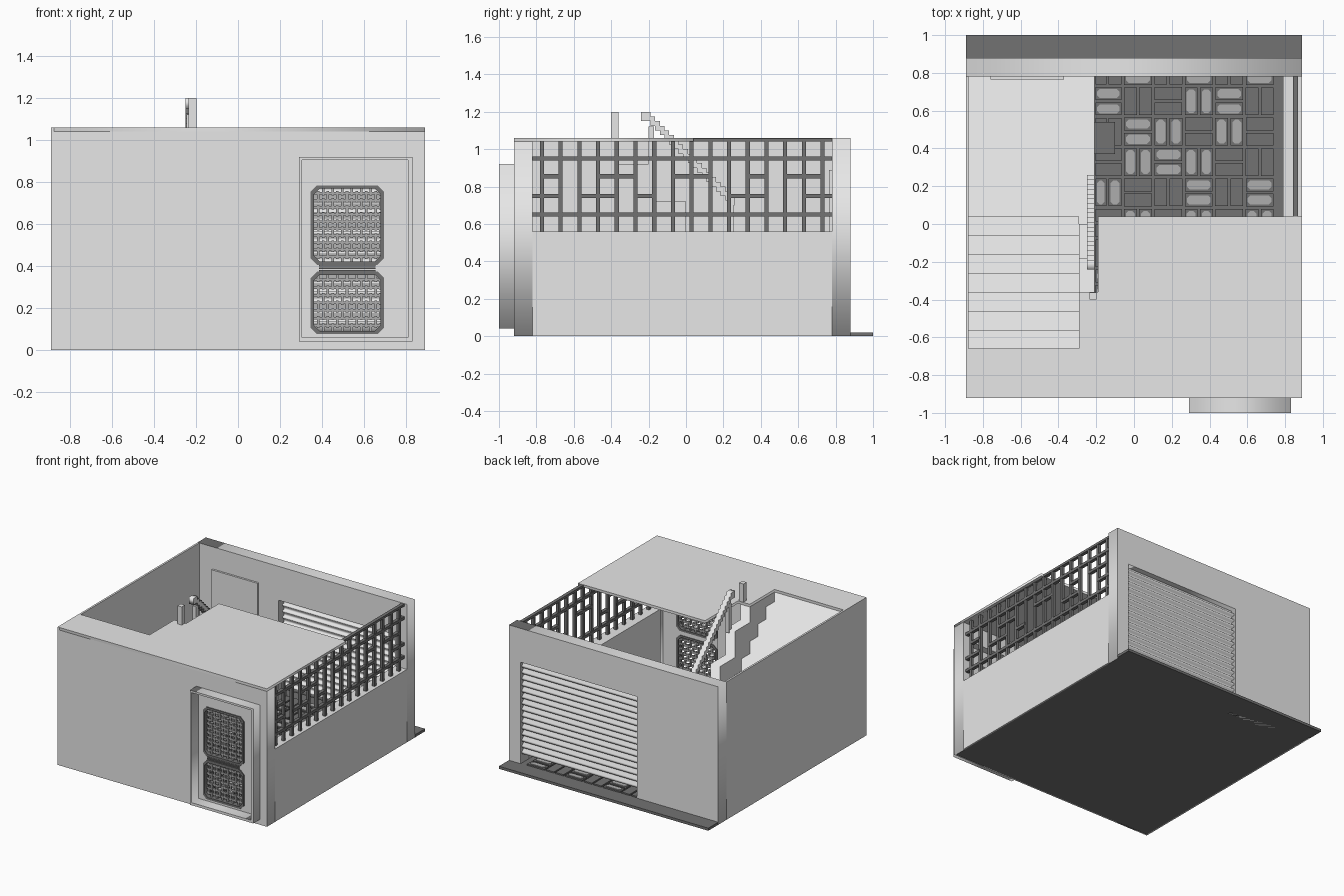
import bpy
import math
from mathutils import Euler

cube = bpy.data.objects.get("Cube")
if cube:
    bpy.data.objects.remove(cube, do_unlink=True)


def material(name, v):
    m = bpy.data.materials.new(name)
    m.use_nodes = True
    m.diffuse_color = (v, v, v, 1)
    bsdf = next(n for n in m.node_tree.nodes if n.type == 'BSDF_PRINCIPLED')
    bsdf.inputs["Base Color"].default_value = (v, v, v, 1)
    return m


LIGHT = material("light grey plaster", 0.8)
MID = material("mid grey", 0.42)
DARK = material("dark grey", 0.17)


def mesh_object(name, mesh, mat):
    mesh.materials.clear()
    mesh.materials.append(mat)
    ob = bpy.data.objects.new(name, mesh)
    bpy.context.collection.objects.link(ob)
    return ob


def boxes(name, ranges, mat):
    """One object made of boxes, each given as (x0, x1, y0, y1, z0, z1)."""
    verts, faces = [], []
    for x0, x1, y0, y1, z0, z1 in ranges:
        n = len(verts)
        verts += [(x, y, z) for z in (z0, z1)
                  for x, y in ((x0, y0), (x1, y0), (x1, y1), (x0, y1))]
        faces += [tuple(n + i for i in f) for f in
                  ((3, 2, 1, 0), (4, 5, 6, 7), (0, 1, 5, 4),
                   (1, 2, 6, 5), (2, 3, 7, 6), (3, 0, 4, 7))]
    me = bpy.data.meshes.new(name)
    me.from_pydata(verts, [], faces)
    return mesh_object(name, me, mat)


ROT = {'z': (0, 0, 0), 'y': (math.pi / 2, 0, 0), 'x': (math.pi / 2, 0, math.pi / 2)}


def plate(name, outlines, axis, a, b, mat):
    """Outlines (later ones are holes) extruded along an axis from a to b."""
    cu = bpy.data.curves.new(name, 'CURVE')
    cu.dimensions = '2D'
    cu.fill_mode = 'BOTH'
    cu.extrude = (b - a) / 2
    for pts in outlines:
        sp = cu.splines.new('POLY')
        sp.points.add(len(pts) - 1)
        for p, (u, v) in zip(sp.points, pts):
            p.co = (u, v, 0, 1)
        sp.use_cyclic_u = True
    tmp = bpy.data.objects.new(name + "_outline", cu)
    bpy.context.collection.objects.link(tmp)
    deps = bpy.context.evaluated_depsgraph_get()
    me = bpy.data.meshes.new_from_object(tmp.evaluated_get(deps))
    bpy.data.objects.remove(tmp, do_unlink=True)
    mat4 = Euler(ROT[axis]).to_matrix().to_4x4()
    mat4.translation['xyz'.index(axis)] = (a + b) / 2
    me.transform(mat4)
    me.name = name
    return mesh_object(name, me, mat)


def rect(u0, u1, v0, v1):
    return [(u0, v0), (u1, v0), (u1, v1), (u0, v1)]


def chamfered(u0, u1, v0, v1, c):
    return [(u0 + c, v0), (u1 - c, v0), (u1, v0 + c), (u1, v1 - c),
            (u1 - c, v1), (u0 + c, v1), (u0, v1 - c), (u0, v0 + c)]


# Base slab and ramp strip
boxes("base_slab", [(-.88, .88, -.91, .88, 0, .02)], DARK)
boxes("ramp_strip", [(-.89, .89, .88, 1.0, 0, .02)], DARK)

# Walls
boxes("side_wall_solid", [(-.89, -.875, -.92, .78, 0, 1.06)], LIGHT)
boxes("side_wall_sill", [(.79, .89, -.82, .78, 0, .56)], LIGHT)
plate("front_wall", [rect(-.875, .89, 0, 1.04), rect(.305, .81, .06, .905)],
      'y', -.92, -.82, LIGHT)
plate("back_wall", [[(-.89, 0), (-.2, 0), (-.2, .8), (.79, .8), (.79, 0),
                     (.89, 0), (.89, 1.06), (-.89, 1.06)]], 'y', .78, .88, LIGHT)
boxes("back_wall_panel", [(-.76, -.37, .765, .78, .3, .89)], LIGHT)

# Roof over the front half, notched around the stairs
plate("roof", [[(-.875, -.92), (.89, -.92), (.89, .04), (-.19, .04), (-.19, -.36),
                (-.29, -.36), (-.29, -.66), (-.875, -.66)]], 'z', 1.04, 1.06, LIGHT)

# Stairs down to the landing
RISE, LANDING = .095, .30
profile = [(-.82, .02), (-.82, 1.04), (-.66, 1.04)]
for i in range(7):
    y, z = -.66 + .1 * i, 1.06 - RISE * (i + 1)
    profile += [(y, z), (y + .1, z)]
profile += [(.04, LANDING), (.78, LANDING), (.78, .02)]
plate("stairs_and_landing", [profile], 'x', -.875, -.29, LIGHT)
plate("stepped_side_wall", [[(-.82, .02), (-.82, 1.04), (-.36, 1.04), (-.36, .92),
                             (-.18, .92), (-.18, .72), (0, .72), (0, LANDING),
                             (.78, LANDING), (.78, .02)]], 'x', -.29, -.21, LIGHT)
boxes("floor_step", [(-.21, -.1, .37, .54, .02, .15)], DARK)

# Stepped handrail and posts
N, D = 20, .025
upper, lower = [], []
for i in range(N):
    y, z = -.24 + D * i, 1.2 - D * max(0, i - 1)
    upper += [(y, z), (y + D, z)]
    lower += [(y, z - .05), (y + D, z - .05)]
plate("handrail", [upper + lower[::-1]], 'x', -.25, -.21, LIGHT)
boxes("rail_posts", [(-.235, -.198, -.4, -.362, 1.04, 1.2),
                     (-.245, -.215, -.2, -.17, .9, 1.12),
                     (-.245, -.215, .225, .255, LANDING, .72)], LIGHT)

# Lattice window in the side wall
W = .011
GX = (.845, .867)
bars = [(*GX, y - W, y + W, .56, 1.045) for y in [-.77 + .1 * i for i in range(16)]]
bars += [(.843, .869, -.82, .78, z - W, z + W) for z in (.65, .95)]
bars += [(.843, .869, -.82, .78, 1.04, 1.058)]
for z, spans in ((.855, ((-.77, -.67), (-.47, -.27), (-.07, .13), (.33, .43), (.53, .73))),
                 (.75, ((-.82, -.67), (-.57, -.37), (-.27, -.17), (.23, .43), (.63, .78)))):
    bars += [(.843, .869, a, b, z - W, z + W) for a, b in spans]
boxes("window_lattice", bars, DARK)

# Front door: projecting frame, leaf with two chamfered openings, lattice
plate("door_frame", [rect(.29, .83, .04, .92), rect(.305, .81, .06, .905)],
      'y', -1.0, -.92, LIGHT)
panels = [(.35, .69, .41, .78), (.35, .69, .08, .37)]
plate("door_leaf", [rect(.305, .81, .06, .905)] + [chamfered(*p, .03) for p in panels],
      'y', -.915, -.875, LIGHT)
for k, (x0, x1, z0, z1) in enumerate(panels):
    name = ("upper", "lower")[k]
    plate(name + "_door_moulding",
          [chamfered(x0 - .004, x1 + .004, z0 - .004, z1 + .004, .03),
           chamfered(x0 + .012, x1 - .012, z0 + .012, z1 - .012, .026)],
          'y', -.922, -.87, DARK)
    # Staggered fretwork
    fret, rows = [], round((z1 - z0) / .035)
    pitch = (z1 - z0) / rows
    for r in range(rows):
        z = z0 + r * pitch
        if r:
            fret.append((x0 + .008, x1 - .008, -.9, -.888, z - .006, z + .006))
        for c in range(1, 8):
            x = x0 + (c - .5 * (r % 2)) * (x1 - x0) / 7.5 + .01
            fret.append((x - .006, x + .006, -.902, -.886,
                         max(z - .01, z0 + .008), min(z + pitch + .01, z1 - .008)))
    boxes(name + "_door_fretwork", fret, MID)
boxes("door_middle_ribs", [(.385, .655, -.924, -.914, z - .004, z + .004)
                           for z in (.378, .39, .402)], DARK)

# Roller shutter with sloped slats
SLATS, Z0, Z1 = 15, .09, .8
h = (Z1 - Z0) / SLATS
outer = []
for i in range(SLATS):
    z = Z0 + i * h
    outer += [(.862, z), (.862, z + h * .35), (.838, z + h * .8), (.838, z + h)]
inner = [(y - .015, z) for y, z in reversed(outer)]
plate("roller_shutter", [outer + inner], 'x', -.2, .79, LIGHT)

# Basket-weave floor: pairs of bricks turned in alternate cells, some with pale insets
P = .161
pale = {(0, 0), (3, 0), (4, 0), (1, 1), (2, 1), (4, 1), (1, 2), (2, 2), (3, 2),
        (0, 3), (3, 3), (5, 3), (3, -1), (1, -1), (5, -1)}
bricks, insets = [], []
for i in range(6):
    for j in range(-1, 9):
        cx, cy = -.14 + P * i, .65 - P * j
        upright = (i + j) % 2
        for s in (-1, 1):
            hx, hy = (.034, .073) if upright else (.073, .034)
            x, y = (cx + s * P / 4, cy) if upright else (cx, cy + s * P / 4)
            x0, x1 = max(x - hx, -.205), min(x + hx, .785)
            y0, y1 = max(y - hy, -.815), min(y + hy, .875)
            if x1 - x0 < .02 or y1 - y0 < .02:
                continue
            bricks.append((x0, x1, y0, y1, .02, .03))
            if (i, j) in pale or (j > 3 and (i * 3 + j * 5) % 7 < 3):
                if min(x1 - x0, y1 - y0) > .05:
                    insets.append(chamfered(x0 + .01, x1 - .01, y0 + .01, y1 - .01, .014))
boxes("floor_bricks", bricks, DARK)
plate("floor_brick_insets", insets, 'z', .03, .035, MID)
